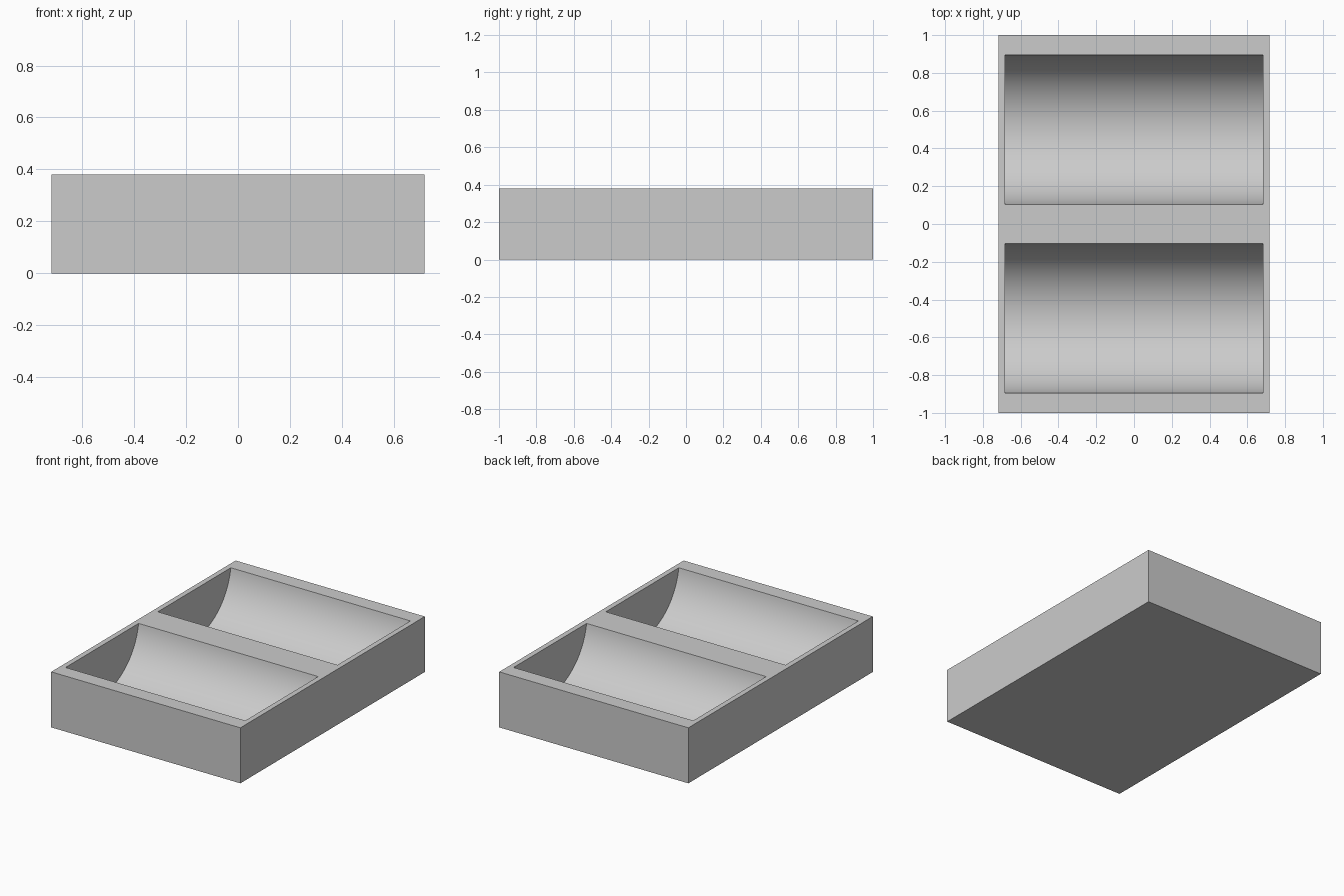
import bpy
import math

if "Cube" in bpy.data.objects:
    bpy.data.objects.remove(bpy.data.objects["Cube"], do_unlink=True)

WIDTH, LENGTH, HEIGHT = 1.436, 2.0, 0.381
TROUGH_LENGTH, RADIUS = 1.364, 0.4
FLOOR = 0.04          # thickness left under each trough

# Plain grey
grey = bpy.data.materials.new("plain grey")
grey.use_nodes = True
colour = (0.6, 0.6, 0.6, 1)
grey.diffuse_color = colour
grey.node_tree.nodes["Principled BSDF"].inputs["Base Color"].default_value = colour

# Solid tray block
bpy.ops.mesh.primitive_cube_add(size=1, location=(0, 0, HEIGHT / 2))
tray = bpy.context.object
tray.name = "tray"
tray.scale = (WIDTH, LENGTH, HEIGHT)
bpy.ops.object.transform_apply(location=True, rotation=False, scale=True)
tray.data.materials.append(grey)


def cut_trough(y):
    """Carve a round-bottomed trough running across the tray."""
    bpy.ops.mesh.primitive_cylinder_add(
        vertices=128, radius=RADIUS, depth=TROUGH_LENGTH,
        location=(0, y, FLOOR + RADIUS), rotation=(0, math.pi / 2, 0))
    cutter = bpy.context.object
    cutter.name = "trough_cutter"
    cutter.hide_render = True
    cutter.data.materials.append(grey)
    bpy.context.view_layer.objects.active = tray
    cut = tray.modifiers.new("trough", 'BOOLEAN')
    cut.operation = 'DIFFERENCE'
    cut.solver = 'EXACT'
    cut.object = cutter
    bpy.ops.object.modifier_apply(modifier=cut.name)
    bpy.data.objects.remove(cutter, do_unlink=True)


# Two matching troughs
for side in (-1, 1):
    cut_trough(side * 0.5)

# Smooth curved floors, crisp rims
bpy.ops.object.select_all(action='DESELECT')
tray.select_set(True)
bpy.context.view_layer.objects.active = tray
bpy.ops.object.shade_smooth_by_angle(angle=math.radians(30))
